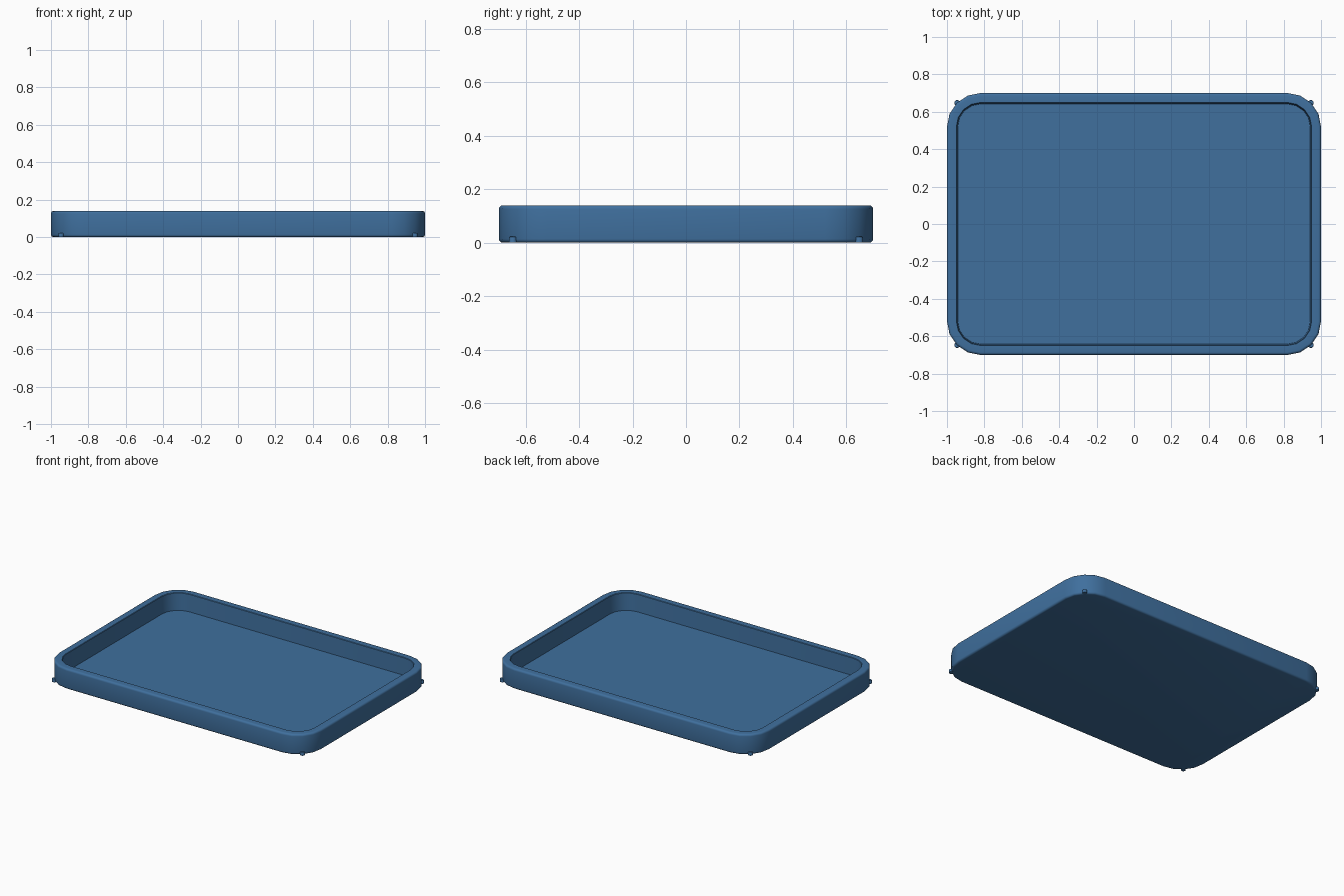
import bpy, bmesh, math

cube = bpy.data.objects.get("Cube")
if cube:
    bpy.data.objects.remove(cube, do_unlink=True)

blue = bpy.data.materials.new("tray blue")
blue.use_nodes = True
colour = (0.05, 0.16, 0.34, 1)
blue.diffuse_color = colour
blue.node_tree.nodes["Principled BSDF"].inputs["Base Color"].default_value = colour

HALF_X, HALF_Y, HEIGHT, RADIUS, STEPS = 1.0, 0.7, 0.14, 0.18, 4
EDGE = 0.014


def finish(bm, name):
    bmesh.ops.recalc_face_normals(bm, faces=bm.faces)
    mesh = bpy.data.meshes.new(name)
    bm.to_mesh(mesh)
    bm.free()
    mesh.materials.append(blue)
    obj = bpy.data.objects.new(name, mesh)
    bpy.context.collection.objects.link(obj)
    bpy.ops.object.select_all(action='DESELECT')
    obj.select_set(True)
    bpy.context.view_layer.objects.active = obj
    bpy.ops.object.shade_smooth_by_angle(angle=math.radians(32))
    return obj


def rounded_ring(bm, inset, z):
    """Rounded rectangle, inset from the outer outline."""
    verts = []
    for quarter, (sx, sy) in enumerate([(1, 1), (-1, 1), (-1, -1), (1, -1)]):
        for i in range(STEPS + 1):
            a = math.pi / 2 * (quarter + i / STEPS)
            verts.append(bm.verts.new((
                sx * (HALF_X - RADIUS) + (RADIUS - inset) * math.cos(a),
                sy * (HALF_Y - RADIUS) + (RADIUS - inset) * math.sin(a), z)))
    return verts


# Tray: section runs from the base, up the outside, over the rim, down to the floor
arc = [math.pi / 2 * i / 4 for i in range(5)]
section = [(EDGE * (1 - math.sin(a)), EDGE * (1 - math.cos(a))) for a in arc]
section += [(EDGE * (1 - math.cos(a)), HEIGHT - EDGE * (1 - math.sin(a))) for a in arc]
section += [(0.050, HEIGHT), (0.053, HEIGHT - 0.003), (0.058, 0.02)]

bm = bmesh.new()
rings = [rounded_ring(bm, inset, z) for inset, z in section]
for low, high in zip(rings, rings[1:]):
    for i in range(len(low)):
        j = (i + 1) % len(low)
        bm.faces.new((low[i], low[j], high[j], high[i]))
bm.faces.new(rings[0])
bm.faces.new(rings[-1])
finish(bm, "tray")

# Small feet peeking out at the corners
for x_name, sx in (("left", 1), ("right", -1)):
    for y_name, sy in (("front", -1), ("back", 1)):
        bm = bmesh.new()
        bmesh.ops.create_cone(bm, cap_ends=True, segments=12, radius1=0.015,
                              radius2=0.015, depth=0.023)
        top = [e for e in bm.edges if all(v.co.z > 0 for v in e.verts)]
        bmesh.ops.bevel(bm, geom=top, offset=0.005, segments=2,
                        profile=0.5, affect='EDGES')
        bmesh.ops.translate(bm, verts=bm.verts, vec=(sx * 0.946, sy * 0.648, 0.0115))
        finish(bm, f"{y_name}_{x_name}_foot")
